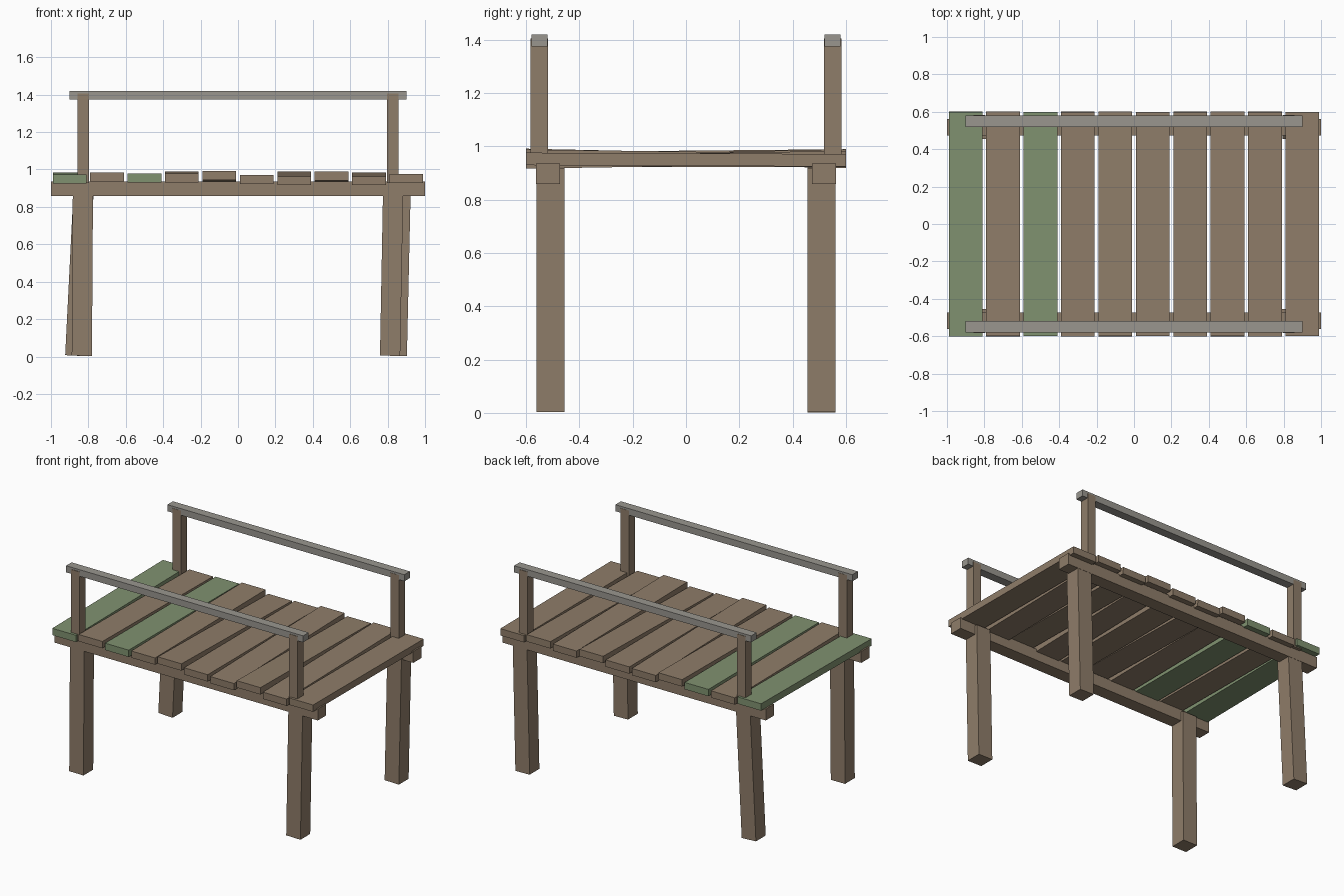
import bpy, math

if "Cube" in bpy.data.objects:
    bpy.data.objects.remove(bpy.data.objects["Cube"])


def material(name, rgb):
    m = bpy.data.materials.new(name)
    m.diffuse_color = (*rgb, 1.0)
    m.use_nodes = True
    m.node_tree.nodes["Principled BSDF"].inputs["Base Color"].default_value = m.diffuse_color
    return m


WOOD = material("weathered_brown_wood", (0.275, 0.205, 0.142))
MOSS = material("mossy_green_wood", (0.216, 0.287, 0.162))
GREY = material("grey_rail_wood", (0.319, 0.305, 0.275))


def box(name, centre, size, mat, rot=(0, 0, 0)):
    bpy.ops.mesh.primitive_cube_add(size=1, location=centre, rotation=rot)
    ob = bpy.context.object
    ob.name = name
    ob.scale = size
    ob.data.materials.append(mat)
    return ob


# Long beams, handrails and rail posts on both sides
for side, sy in (("front", -1), ("back", 1)):
    box(side + "_beam", (0, sy * 0.5175, 0.897), (2.0, 0.09, 0.078), WOOD)
    box(side + "_handrail", (0, sy * 0.549, 1.396), (1.8, 0.06, 0.045), GREY)
    for end, sx in (("left", -1), ("right", 1)):
        box(f"{side}_{end}_rail_post", (sx * 0.828, sy * 0.55, 1.167),
            (0.062, 0.065, 0.476), WOOD)

# Slightly leaning legs: x at the foot, x at the top
LEGS = {
    "front_left_leg": (-0.835, -0.829, -1),
    "back_left_leg": (-0.870, -0.824, 1),
    "front_right_leg": (0.813, 0.830, -1),
    "back_right_leg": (0.849, 0.870, 1),
}
Z0, Z1 = 0.004, 0.92
for name, (foot, top, sy) in LEGS.items():
    lean = math.atan2(top - foot, Z1 - Z0)
    box(name, ((foot + top) / 2, sy * 0.508, (Z0 + Z1) / 2),
        (0.108, 0.106, Z1 - Z0), WOOD, (0, lean, 0))

# Uneven deck planks: height of the top face at the front and back ends
PLANKS = [(0.973, 0.984), (0.984, 0.972), (0.978, 0.976), (0.978, 0.989),
          (0.991, 0.965), (0.970, 0.970), (0.963, 0.989), (0.988, 0.972),
          (0.963, 0.983), (0.976, 0.971)]
THICK = 0.047
for i, (zf, zb) in enumerate(PLANKS):
    tilt = math.atan2(zb - zf, 1.2)
    box(f"deck_plank_{i + 1}", (-0.9 + 0.2 * i, 0, (zf + zb) / 2 - THICK / 2),
        (0.18, 1.2, THICK), MOSS if i in (0, 2) else WOOD, (tilt, 0, 0))
